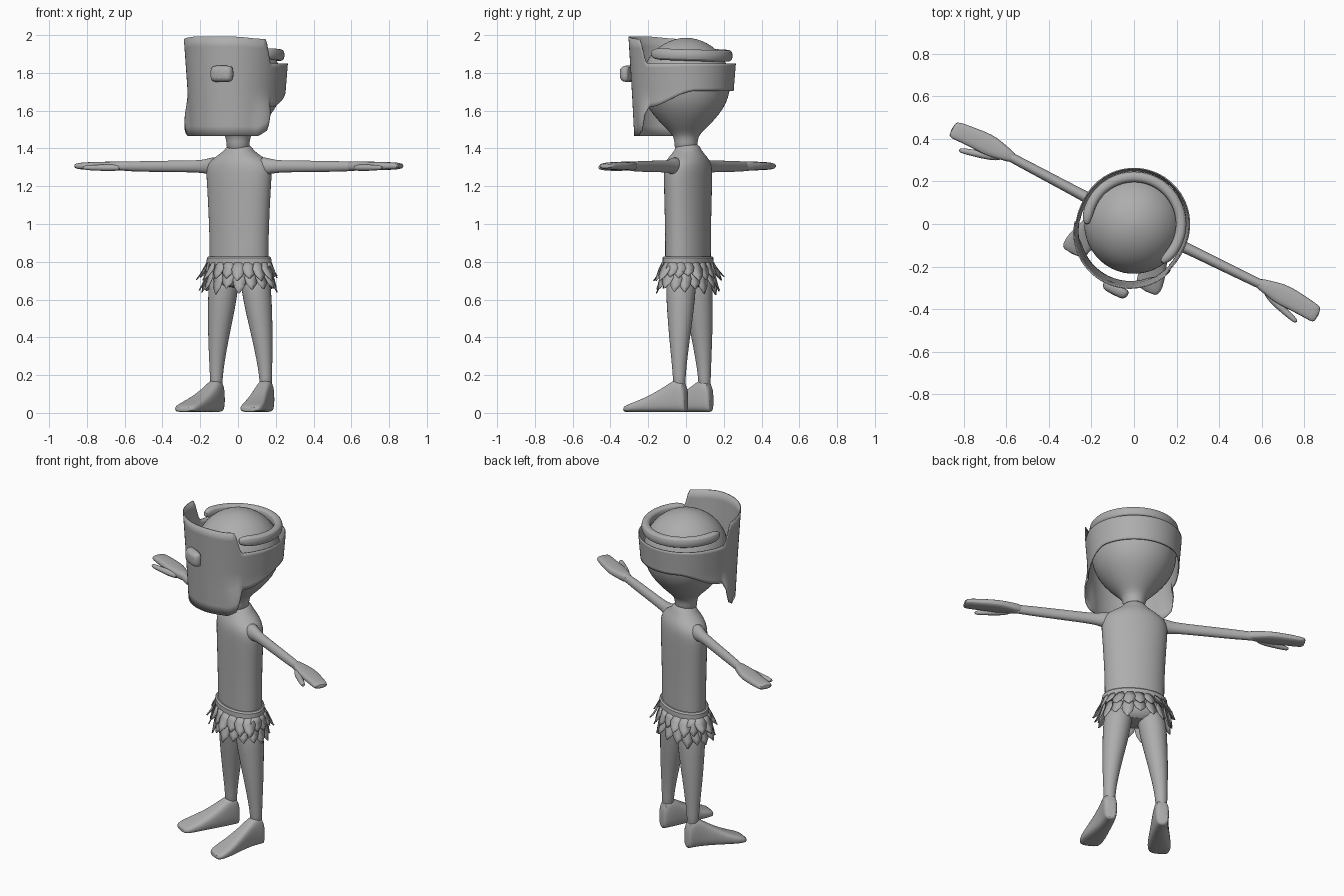
import bpy, bmesh, math, random
from math import sin, cos, pi, radians
from mathutils import Matrix, Vector

if "Cube" in bpy.data.objects:
    bpy.data.objects.remove(bpy.data.objects["Cube"])

random.seed(4)
TURN = Matrix.Rotation(radians(-27), 4, 'Z')   # whole figure is turned on its axis
grey = bpy.data.materials.new("plain_grey")
grey.diffuse_color = (0.42, 0.42, 0.42, 1)
grey.use_nodes = True
grey.node_tree.nodes["Principled BSDF"].inputs["Base Color"].default_value = grey.diffuse_color


def finish(name, bm, subsurf=0, solid=0):
    bmesh.ops.recalc_face_normals(bm, faces=bm.faces)
    bm.transform(TURN)
    me = bpy.data.meshes.new(name)
    bm.to_mesh(me)
    bm.free()
    ob = bpy.data.objects.new(name, me)
    bpy.context.collection.objects.link(ob)
    me.materials.append(grey)
    if solid:
        m = ob.modifiers.new("thickness", 'SOLIDIFY')
        m.thickness = solid
        m.offset = 0
    if subsurf:
        m = ob.modifiers.new("smooth", 'SUBSURF')
        m.levels = m.render_levels = subsurf
    bpy.ops.object.select_all(action='DESELECT')
    ob.select_set(True)
    bpy.context.view_layer.objects.active = ob
    bpy.ops.object.shade_smooth_by_angle(angle=radians(40))
    return ob


def loft(name, rings, n=16, power=1.0, subsurf=1):
    """rings: (centre, u half-axis, v half-axis); power < 1 squares the section."""
    bm = bmesh.new()
    loops = []
    for c, u, v in rings:
        c, u, v = Vector(c), Vector(u), Vector(v)
        loop = []
        for i in range(n):
            a = 2 * pi * i / n
            p, q = cos(a), sin(a)
            p = math.copysign(abs(p) ** power, p)
            q = math.copysign(abs(q) ** power, q)
            loop.append(bm.verts.new(c + u * p + v * q))
        loops.append(loop)
    for A, B in zip(loops, loops[1:]):
        for i in range(n):
            j = (i + 1) % n
            bm.faces.new((A[i], A[j], B[j], B[i]))
    bm.faces.new(loops[0])
    bm.faces.new(loops[-1])
    return finish(name, bm, subsurf)


def flat(x, y, z, a, b):          # horizontal ring
    return ((x, y, z), (a, 0, 0), (0, b, 0))


# head and neck
head = [(1.38, .066), (1.44, .060), (1.475, .072), (1.51, .112), (1.555, .155),
        (1.61, .200), (1.67, .228), (1.74, .240), (1.81, .234), (1.87, .208),
        (1.92, .168), (1.96, .112), (1.98, .055), (1.986, .012)]
loft("head", [flat(0, 0, z, r, r) for z, r in head], 24)

# torso
torso = [(.66, .12, .07), (.70, .158, .10), (.80, .170, .108), (.90, .168, .106),
         (1.05, .174, .108), (1.2, .183, .110), (1.28, .190, .110), (1.325, .178, .105),
         (1.36, .128, .09), (1.39, .075, .068), (1.43, .058, .058)]
loft("torso", [flat(0, .012, z, a, b) for z, a, b in torso], 24)

for s, side in ((-1, "right"), (1, "left")):
    # arm
    arm = [(.12, .045, .055), (.17, .040, .048), (.21, .029, .035), (.30, .026, .032),
           (.50, .025, .031), (.66, .023, .027), (.72, .022, .022)]
    loft(side + "_arm", [((s * x, .006 + .012 * x / .7, 1.305), (0, b, 0), (0, 0, h))
                         for x, b, h in arm], 12)
    # flat mitten hand
    hand = [(.63, .018, .022, .026), (.70, .020, .036, .025), (.76, .020, .052, .024),
            (.82, .021, .050, .023), (.90, .016, .045, .021), (.945, .012, .044, .018),
            (.968, .009, .036, .012)]
    loft(side + "_hand", [((s * x, y, 1.307), (0, w, 0), (0, 0, h))
                          for x, y, w, h in hand], 12, .7)
    # thumb
    thumb = [(.69, .0, .016), (.75, -.024, .020), (.82, -.044, .016),
             (.87, -.058, .014), (.892, -.064, .008)]
    loft(side + "_thumb", [((s * x, y, 1.298), (s * r * .3, r, 0), (0, 0, r))
                           for x, y, r in thumb], 10)
    # leg
    leg = [(.74, .085, .018, .078), (.66, .098, .02, .082), (.55, .110, .023, .074),
           (.40, .130, .028, .057), (.28, .141, .032, .043), (.19, .147, .035, .034),
           (.12, .147, .035, .034)]
    loft(side + "_leg", [flat(s * x, y, z, r, r) for z, x, y, r in leg], 14)
    # wedge-shaped foot
    foot = [(.078, .147, .030, .10), (.065, .147, .038, .165), (.025, .148, .042, .182),
            (-.02, .152, .046, .150), (-.10, .168, .056, .098), (-.18, .186, .068, .060),
            (-.235, .194, .064, .040), (-.258, .196, .048, .026)]
    loft(side + "_foot", [((s * x, y, .004 + h / 2), (w, 0, 0), (0, 0, h / 2))
                          for y, x, w, h in foot], 16, .65)

# skirt belt
belt = [(.765, .182, .118), (.77, .186, .122), (.82, .182, .120), (.828, .174, .112)]
loft("skirt_belt", [flat(0, .012, z, a, b) for z, a, b in belt], 28, 1, 0)

# skirt leaves in two rows
bm = bmesh.new()
for count, top, drop, push, off in ((20, .795, .085, .050, 0), (18, .75, .11, .042, .5)):
    for i in range(count):
        a = 2 * pi * (i + off) / count
        out = Vector((cos(a), sin(a), 0))
        tan = Vector((-sin(a), cos(a), 0))
        base = Vector((.176 * cos(a), .012 + .114 * sin(a), top))
        d = drop * random.uniform(.8, 1.15)
        p = push * random.uniform(.5, 1.2)
        rows = []
        for t, w in ((0, .022), (.35, .036), (.7, .028), (1, .003)):
            c = base + out * (p * t ** 1.3 + .004) + Vector((0, 0, -d * t))
            rows.append([bm.verts.new(c + tan * w * k + out * (.004 * (k == 0)))
                         for k in (-1, 0, 1)])
        for A, B in zip(rows, rows[1:]):
            for k in (0, 1):
                bm.faces.new((A[k], A[k + 1], B[k + 1], B[k]))
finish("skirt_leaves", bm, solid=.003)


def step(e0, e1, x):
    t = min(1, max(0, (x - e0) / (e1 - e0)))
    return t * t * (3 - 2 * t)


# face shield that narrows into a strap round the back of the head
bm = bmesh.new()
COLS, ROWS = 144, 10
grid = []
for i in range(COLS):
    d = -180 + 360 * i / COLS
    m = abs(d)
    top = 1.992 - .012 * step(20, 55, m) - .13 * step(57, 67, m)
    low = 1.465 + .03 * step(48, 62, m) + .125 * step(60, 68, m) + .085 * step(68, 130, m)
    a = radians(d)
    col = []
    for j in range(ROWS + 1):
        z = low + (top - low) * j / ROWS
        f = max(0, cos(a)) ** 1.5
        r = .257 + f * (.038 + .06 * (z - 1.8)) + (1 - f) * .08 * max(-.12, z - 1.8)
        r += .022 * step(40, 62, m) * step(1.7, 1.55, z) if m < 66 else 0
        col.append(bm.verts.new((r * sin(a), -r * cos(a), z)))
    grid.append(col)
for i in range(COLS):
    A, B = grid[i], grid[(i + 1) % COLS]
    for j in range(ROWS):
        bm.faces.new((A[j], B[j], B[j + 1], A[j + 1]))
finish("face_shield", bm, solid=.006)

# padded upper headband, open at the front
band = []
for i in range(33):
    d = 62 + 236 * i / 32
    a = radians(d)
    end = .45 if i in (0, 32) else .85 if i in (1, 31) else 1
    out = Vector((sin(a), -cos(a), 0))
    band.append((out * .222 + Vector((0, 0, 1.898 - .008 * cos(a + pi))),
                 out * .026 * end, (0, 0, .032 * end)))
loft("upper_headband", band, 10, .75)

# raised viewing block on the shield
block = [(-.285, .066, .046), (-.312, .066, .046), (-.330, .060, .040), (-.342, .044, .026)]
loft("viewing_block", [((.062, y, 1.795), (w, 0, 0), (0, 0, h)) for y, w, h in block], 16, .5)
